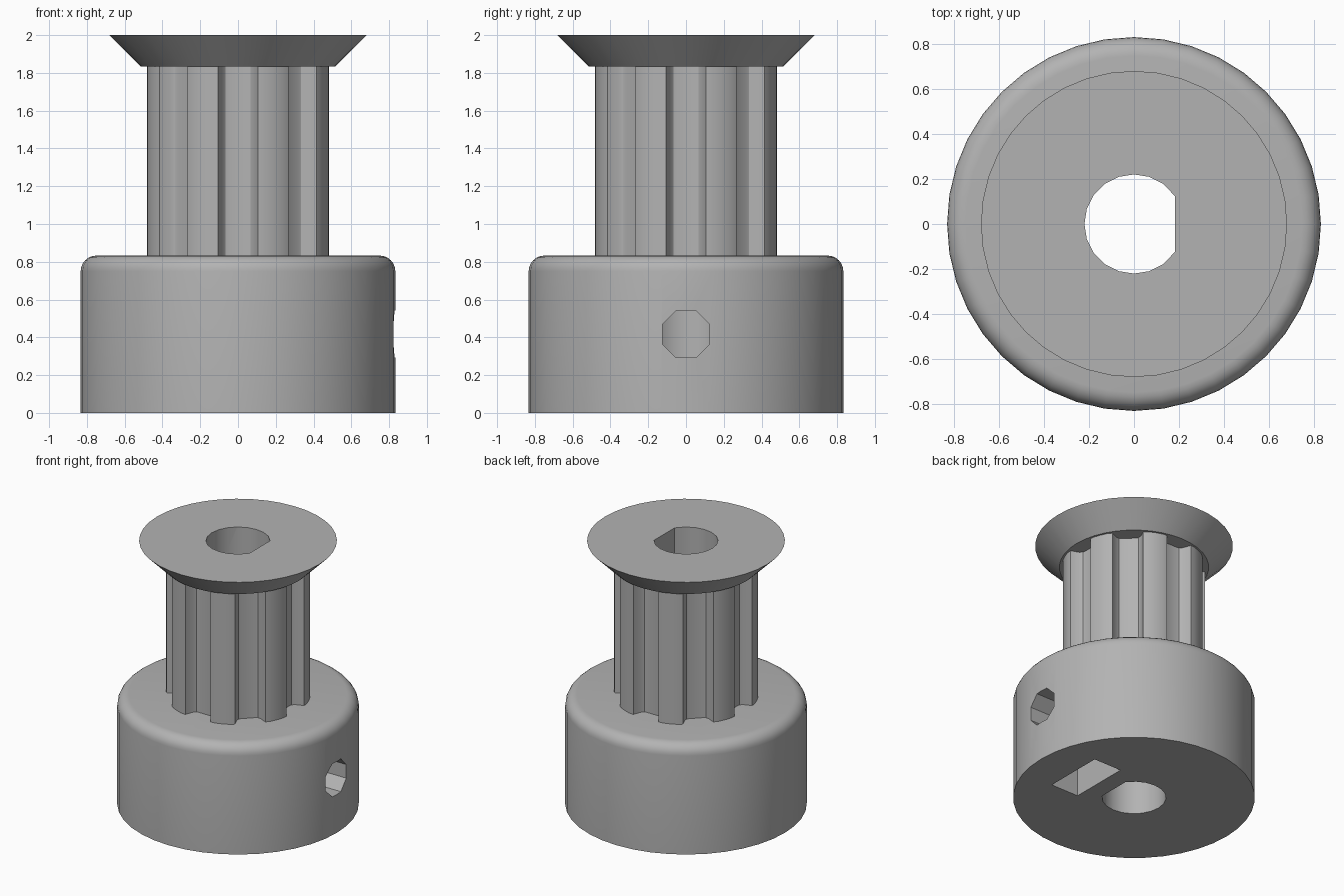
import bpy, bmesh
from math import sin, cos, pi, radians, sqrt
from mathutils import Matrix, Vector

if "Cube" in bpy.data.objects:
    bpy.data.objects.remove(bpy.data.objects["Cube"], do_unlink=True)

metal = bpy.data.materials.new("plain grey")
metal.use_nodes = True
metal.diffuse_color = (0.45, 0.45, 0.45, 1)
metal.node_tree.nodes["Principled BSDF"].inputs["Base Color"].default_value = (0.45, 0.45, 0.45, 1)

BASE_R, BASE_TOP, BARREL_TOP, TOP = 0.833, 0.833, 1.833, 2.0
SCREW_Z = 0.417


def finish(name, bm):
    bmesh.ops.recalc_face_normals(bm, faces=bm.faces)
    mesh = bpy.data.meshes.new(name)
    bm.to_mesh(mesh)
    bm.free()
    mesh.materials.append(metal)
    obj = bpy.data.objects.new(name, mesh)
    bpy.context.collection.objects.link(obj)
    return obj


def loft(name, rings):
    """Solid through a stack of matching rings, capped at both ends."""
    bm = bmesh.new()
    loops = [[bm.verts.new(p) for p in ring] for ring in rings]
    for low, high in zip(loops, loops[1:]):
        for i in range(len(low)):
            j = (i + 1) % len(low)
            bm.faces.new((low[i], low[j], high[j], high[i]))
    bm.faces.new(loops[0][::-1])
    bm.faces.new(loops[-1])
    return finish(name, bm)


def circle(r, z, n):
    return [(r * cos(2 * pi * i / n), r * sin(2 * pi * i / n), z) for i in range(n)]


def prism_z(name, outline, z0, z1):
    return loft(name, [[(x, y, z) for x, y in outline] for z in (z0, z1)])


def prism_x(name, outline, x0, x1):
    return loft(name, [[(x, y, z) for y, z in outline] for x in (x0, x1)])


def cut(obj, cutters):
    for cutter in cutters:
        mod = obj.modifiers.new("cut", "BOOLEAN")
        mod.operation, mod.solver, mod.object = "DIFFERENCE", "EXACT", cutter
    bpy.context.view_layer.update()
    graph = bpy.context.evaluated_depsgraph_get()
    mesh = bpy.data.meshes.new_from_object(obj.evaluated_get(graph))
    obj.modifiers.clear()
    obj.data = mesh


# Hub with a rounded upper rim
fillet = 0.083
rings = [circle(BASE_R, 0, 40)]
for i in range(7):
    a = pi / 2 * i / 6
    rings.append(circle(BASE_R - fillet + fillet * cos(a),
                        BASE_TOP - fillet + fillet * sin(a), 40))
hub = loft("hub", rings)

# Toothed barrel: eight grooves with tapered, rounded sides
groove = [(0.106, 0.0177), (0.084, 0.0767), (0.067, 0.0954), (0.052, 0.0992)]
sides = [(w, d) for w, d in groove] + [(-w, d) for w, d in reversed(groove)]
outline = []
for tooth in range(8):
    turn = Matrix.Rotation(tooth * pi / 4, 2)
    for w, d in sides:
        outline.append(turn @ Vector((0.5 - d, -w)))
    for degrees in (16.5, 22.5, 28.5):
        outline.append(turn @ Vector((0.5 * cos(radians(degrees)), 0.5 * sin(radians(degrees)))))
barrel = prism_z("toothed_barrel", outline, BASE_TOP, BARREL_TOP)

# Conical belt flange
flange = loft("belt_flange", [circle(0.515, BARREL_TOP, 40), circle(0.682, TOP, 40)])

# D-shaped shaft bore
flat = 0.183
bore_r = 0.221
half = sqrt(bore_r ** 2 - flat ** 2)
bore_outline = [(x, y) for x, y, z in circle(bore_r, 0, 20) if x < flat - 0.01]
bore_outline.sort(key=lambda p: (Vector(p).angle_signed(Vector((-1, 0)))))
bore_outline = [(flat, -half)] + bore_outline[::-1] + [(flat, half)]
if bore_outline[1][1] > 0:
    bore_outline[1:-1] = bore_outline[-2:0:-1]
bore = prism_z("bore_cutter", bore_outline, -0.1, TOP + 0.1)

# Octagonal set screw hole and captive nut slot
screw_r = 0.125 / cos(pi / 8)
octagon = [(screw_r * cos(pi / 8 + i * pi / 4), SCREW_Z + screw_r * sin(pi / 8 + i * pi / 4))
           for i in range(8)]
screw = prism_x("screw_cutter", octagon, 0.05, 1.0)
nut = 0.23
slot = [(-nut, -0.1), (nut, -0.1), (nut, SCREW_Z + nut / sqrt(3)),
        (0, SCREW_Z + 2 * nut / sqrt(3)), (-nut, SCREW_Z + nut / sqrt(3))]
nut_slot = prism_x("nut_slot_cutter", slot, 0.315, 0.547)

cut(hub, [bore, screw, nut_slot])
cut(barrel, [bore])
cut(flange, [bore])
for cutter in (bore, screw, nut_slot):
    bpy.data.objects.remove(cutter, do_unlink=True)

# Smooth curved walls, keep hard edges
for obj in (hub, barrel, flange):
    bpy.ops.object.select_all(action="DESELECT")
    obj.select_set(True)
    bpy.context.view_layer.objects.active = obj
    bpy.ops.object.shade_smooth_by_angle(angle=radians(30))
